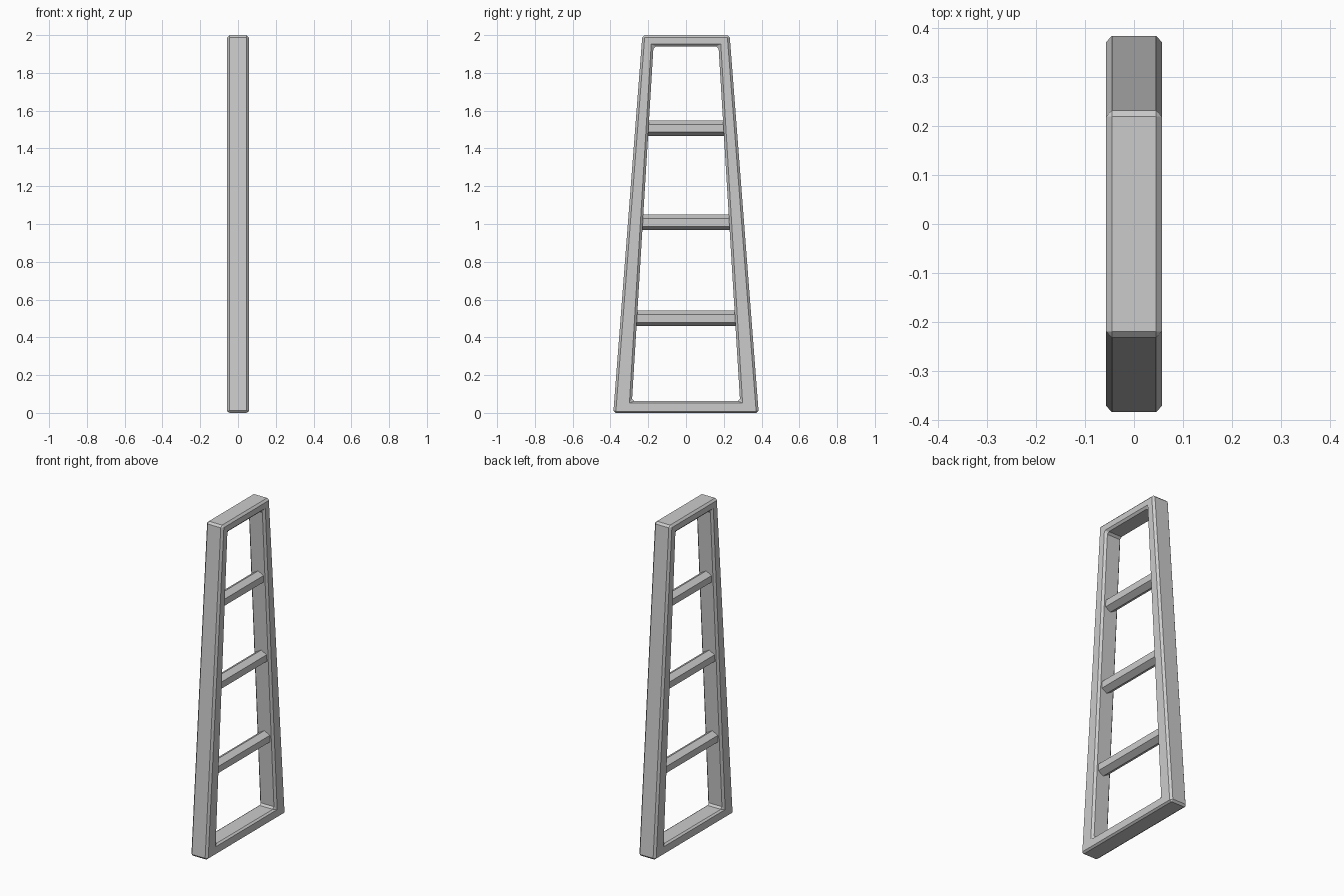
import bpy
import bmesh
from math import pi
from mathutils import Matrix

cube = bpy.data.objects.get("Cube")
if cube:
    bpy.data.objects.remove(cube, do_unlink=True)

grey = bpy.data.materials.new("plain grey")
grey.use_nodes = True
colour = (0.6, 0.6, 0.6, 1)
grey.diffuse_color = colour
grey.node_tree.nodes["Principled BSDF"].inputs["Base Color"].default_value = colour

HALF_DEPTH = 0.057


def add_object(name, bm):
    bmesh.ops.recalc_face_normals(bm, faces=bm.faces)
    mesh = bpy.data.meshes.new(name)
    bm.to_mesh(mesh)
    bm.free()
    mesh.materials.append(grey)
    obj = bpy.data.objects.new(name, mesh)
    bpy.context.collection.objects.link(obj)
    return obj


def trapezoid(bottom, top, low, high):
    return [(-bottom, low), (bottom, low), (top, high), (-top, high)]


# Tapered frame: an outer and an inner trapezoid joined into a closed ring
bm = bmesh.new()
outline = trapezoid(0.385, 0.231, 0, 2)
opening = trapezoid(0.286, 0.172, 0.062, 1.94)
loops = [[bm.verts.new((x, y, z)) for y, z in shape]
         for x, shape in ((HALF_DEPTH, outline), (HALF_DEPTH, opening),
                          (-HALF_DEPTH, opening), (-HALF_DEPTH, outline))]
for a, b in zip(loops, loops[1:] + loops[:1]):
    for i in range(4):
        j = (i + 1) % 4
        bm.faces.new((a[i], a[j], b[j], b[i]))
frame = add_object("ladder_frame", bm)
bevel = frame.modifiers.new("chamfer", "BEVEL")
bevel.width = 0.012
bevel.segments = 1
bevel.limit_method = "ANGLE"

# Hexagonal rungs, ending inside the leaning rails
for name, z in (("lower_rung", 0.5), ("middle_rung", 1.008), ("upper_rung", 1.507)):
    half_length = 0.335 - 0.077 * z
    bm = bmesh.new()
    bmesh.ops.create_cone(bm, cap_ends=True, segments=6, radius1=0.041,
                          radius2=0.041, depth=2 * half_length,
                          matrix=Matrix.Translation((0, 0, z)) @ Matrix.Rotation(pi / 2, 4, "X"))
    add_object(name, bm)
